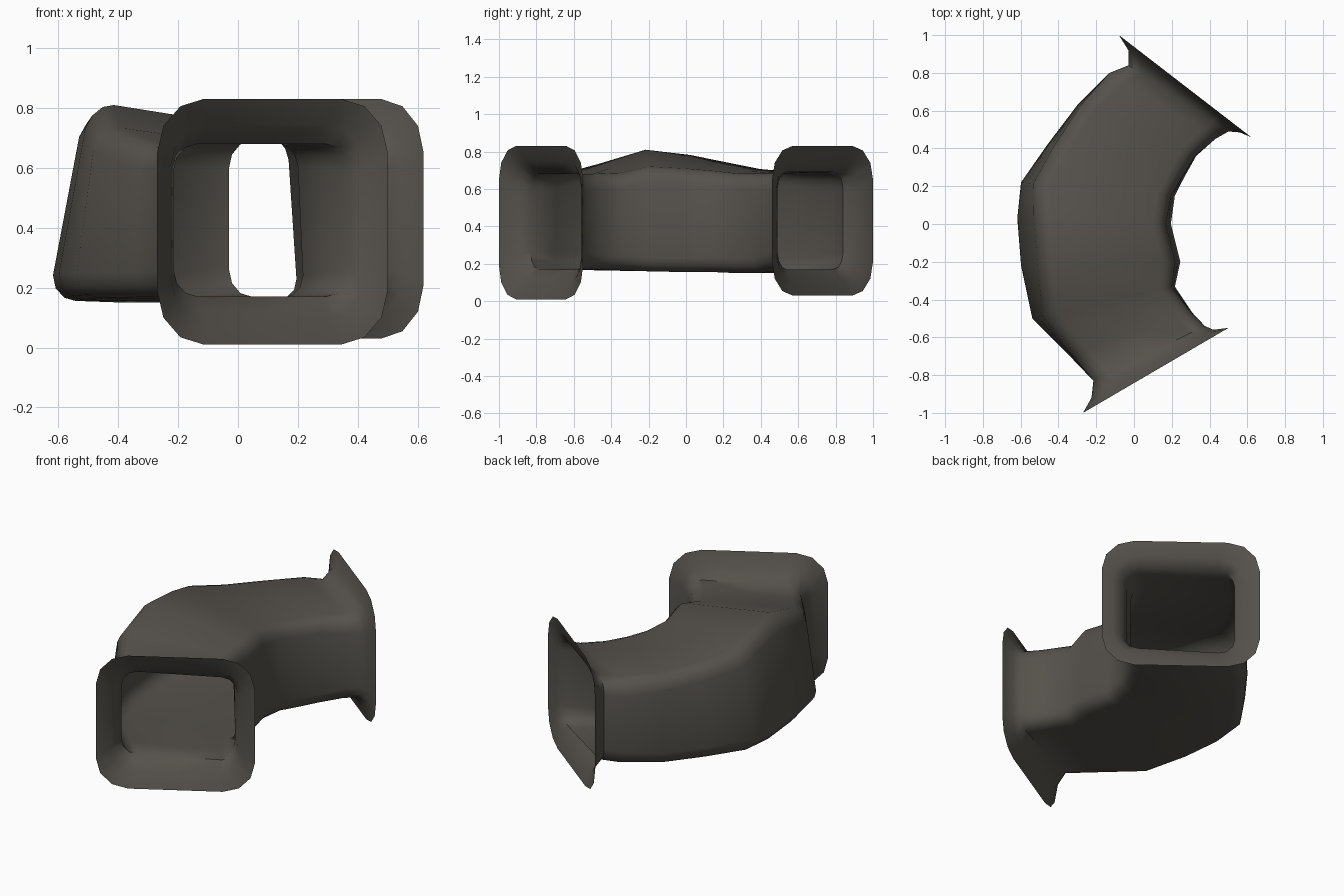
import bpy, bmesh, math
from mathutils import Vector

if "Cube" in bpy.data.objects:
    bpy.data.objects.remove(bpy.data.objects["Cube"])

mat = bpy.data.materials.new("dark warm grey")
mat.diffuse_color = (0.092, 0.084, 0.072, 1)
mat.use_nodes = True
mat.node_tree.nodes["Principled BSDF"].inputs["Base Color"].default_value = mat.diffuse_color

# Stations along the bend: outer xy, inner xy, z low, z high (outer), z high (inner),
# corner radius, inward lean of the outer wall top
STATIONS = [
    (-.27, -1.0, .50, -.55, .01, .83, .83, .18, 0),      # front rim
    (-.225, -.92, .42, -.56, .095, .745, .745, .14, 0),
    (-.215, -.83, .375, -.54, .17, .68, .68, .09, 0),    # front neck
    (-.34, -.70, .31, -.47, .17, .68, .68, .08, .02),
    (-.54, -.50, .22, -.33, .165, .74, .68, .08, .08),
    (-.60, -.22, .25, -.20, .16, .82, .71, .08, .12),
    (-.62, .03, .20, 0.0, .155, .79, .70, .08, .12),
    (-.60, .22, .22, .15, .155, .75, .69, .08, .09),
    (-.46, .42, .27, .25, .15, .71, .68, .08, .05),
    (-.30, .63, .33, .36, .15, .69, .68, .08, .02),
    (-.13, .80, .43, .45, .165, .69, .68, .09, 0),
    (-.03, .84, .50, .49, .17, .69, .69, .09, 0),        # back neck
    (-.03, .92, .56, .485, .11, .745, .745, .14, 0),
    (-.08, 1.0, .62, .46, .03, .83, .83, .18, 0),        # back rim
]
STEPS = 3  # segments per rounded corner


def section(st):
    ox, oy, ix, iy, z0, zo, zi, r, lean = st
    o, i = Vector((ox, oy, 0)), Vector((ix, iy, 0))
    w = (i - o).length
    d = (i - o) / w
    h = (zo + zi) / 2 - z0
    corners = [(w - r, h - r, 0), (r, h - r, 90), (r, r, 180), (w - r, r, 270)]
    pts = []
    for cs, ct, a0 in corners:
        for k in range(STEPS + 1):
            a = math.radians(a0 + 90 * k / STEPS)
            s, t = cs + r * math.cos(a), ct + r * math.sin(a)
            f, u = t / h, s / w
            top = zo + (zi - zo) * u
            s += lean * f * f * (1 - u) - 0.3 * lean * f * u
            p = o + d * s
            pts.append((p.x, p.y, z0 + f * (top - z0)))
    # middle points along top, outer, bottom and inner walls
    n, out = STEPS + 1, []
    for c in range(4):
        out += pts[c * n:(c + 1) * n]
        a, b = Vector(pts[c * n + n - 1]), Vector(pts[((c + 1) * n) % len(pts)])
        out.append(tuple((a + b) / 2))
    return out


# Curved duct with flared, open ends
bm = bmesh.new()
rings = [[bm.verts.new(p) for p in section(s)] for s in STATIONS]
for a, b in zip(rings, rings[1:]):
    n = len(a)
    for k in range(n):
        bm.faces.new((a[k], a[(k + 1) % n], b[(k + 1) % n], b[k]))
bmesh.ops.recalc_face_normals(bm, faces=bm.faces)
# open shell: make sure the top of the bend faces up
bm.normal_update()
top = max(bm.faces, key=lambda f: f.calc_center_median().z
          if abs(f.calc_center_median().y) < .4 else -1)
if top.normal.z < 0:
    bmesh.ops.reverse_faces(bm, faces=bm.faces)
me = bpy.data.meshes.new("flared_bent_duct")
bm.to_mesh(me)
bm.free()
me.materials.append(mat)
duct = bpy.data.objects.new("flared_bent_duct", me)
bpy.context.collection.objects.link(duct)
bpy.context.view_layer.objects.active = duct
duct.select_set(True)
bpy.ops.object.shade_smooth_by_angle(angle=math.radians(50))
